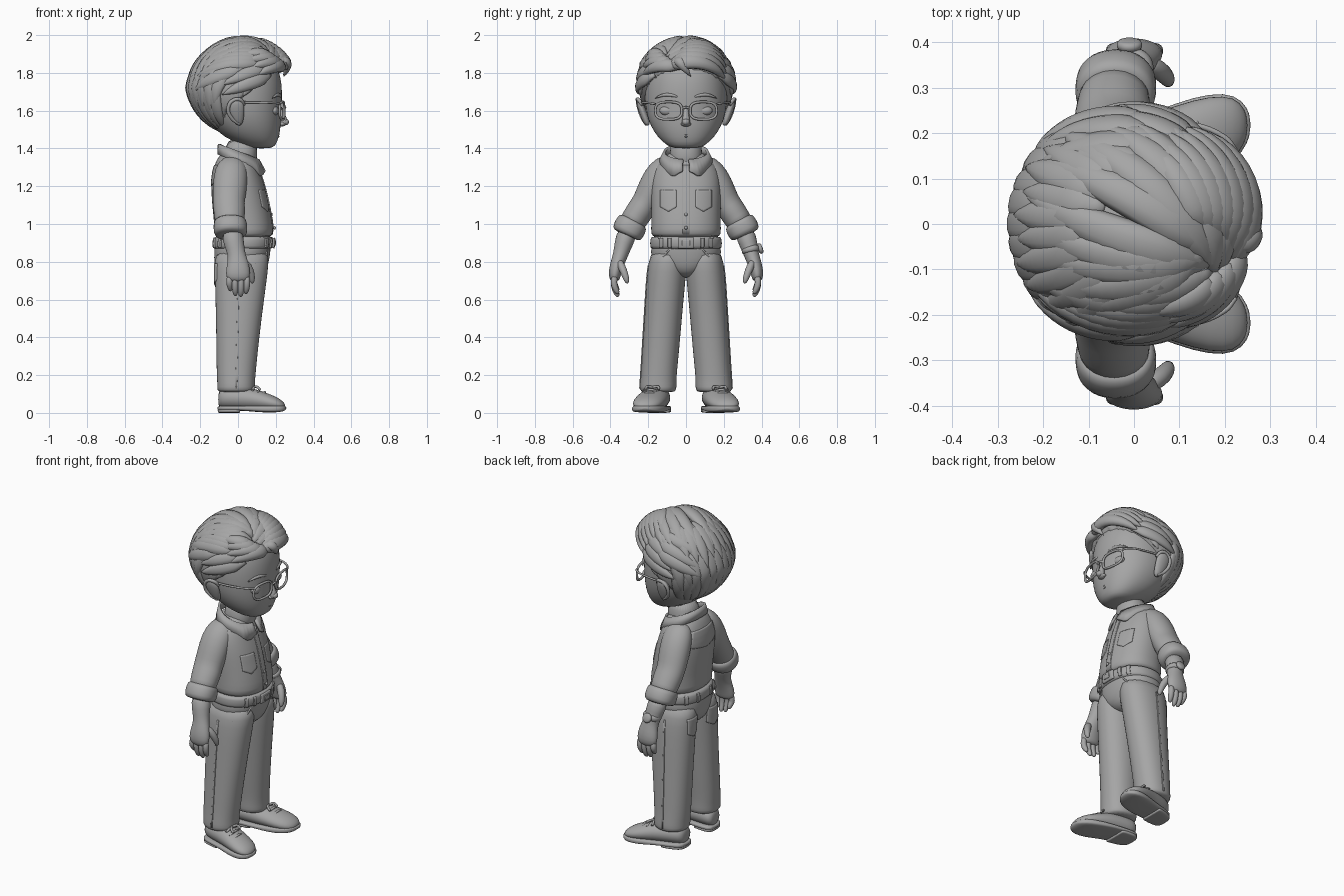
import bpy, bmesh, math, random
from mathutils import Vector

random.seed(4)
cube = bpy.data.objects.get("Cube")
if cube:
    bpy.data.objects.remove(cube)

GREY = (0.38, 0.38, 0.38, 1)
clay = bpy.data.materials.new("clay_grey")
clay.use_nodes = True
clay.diffuse_color = GREY
clay.node_tree.nodes["Principled BSDF"].inputs["Base Color"].default_value = GREY
X, Y, Z = Vector((1, 0, 0)), Vector((0, 1, 0)), Vector((0, 0, 1))
SIDES = (("left", 1), ("right", -1))


def finish(name, bm, subdiv=0):
    bmesh.ops.recalc_face_normals(bm, faces=bm.faces)
    for f in bm.faces:
        f.smooth = True
    me = bpy.data.meshes.new(name)
    bm.to_mesh(me)
    bm.free()
    me.materials.append(clay)
    ob = bpy.data.objects.new(name, me)
    bpy.context.collection.objects.link(ob)
    if subdiv:
        ob.modifiers.new("smooth", "SUBSURF").levels = subdiv
        ob.modifiers["smooth"].render_levels = subdiv
    return ob


def skin(bm, rows, closed=True, caps=True):
    rows = [[bm.verts.new(p) for p in row] for row in rows]
    n = len(rows[0])
    for a, b in zip(rows, rows[1:]):
        for i in range(n if closed else n - 1):
            j = (i + 1) % n
            bm.faces.new((a[i], a[j], b[j], b[i]))
    if caps:
        bm.faces.new(rows[0])
        bm.faces.new(rows[-1])


def sweep(name, pts, s=1, axis=None, ref=X, power=1.0, n=20):
    """Loft superellipse sections (x, y, z, ru, rv) along a path; s mirrors y."""
    cs = [Vector((p[0], p[1] * s, p[2])) for p in pts]
    rows = []
    for i, (c, p) in enumerate(zip(cs, pts)):
        t = axis or (cs[min(i + 1, len(cs) - 1)] - cs[max(i - 1, 0)]).normalized()
        u = (ref - t * ref.dot(t)).normalized()
        v = t.cross(u)
        row = []
        for k in range(n):
            a = math.tau * k / n
            co, si = math.cos(a), math.sin(a)
            row.append(c + u * p[3] * math.copysign(abs(co) ** power, co)
                       + v * p[4] * math.copysign(abs(si) ** power, si))
        rows.append(row)
    bm = bmesh.new()
    skin(bm, rows)
    return finish(name, bm, 1)


def body(name, rings, power=0.9):
    return sweep(name, [(cx, 0, z, rx, ry) for z, cx, rx, ry in rings], axis=Z, power=power, n=32)


def ball(name, loc, size):
    bm = bmesh.new()
    bmesh.ops.create_uvsphere(bm, u_segments=24, v_segments=16, radius=1)
    for v in bm.verts:
        v.co = Vector([l + c * r for l, c, r in zip(loc, v.co, size)])
    return finish(name, bm)


def wire(name, pts, r, cyclic=False):
    cu = bpy.data.curves.new(name, "CURVE")
    cu.dimensions = "3D"
    cu.bevel_depth, cu.bevel_resolution, cu.use_fill_caps = r, 3, True
    sp = cu.splines.new("BEZIER")
    sp.bezier_points.add(len(pts) - 1)
    for b, p in zip(sp.bezier_points, pts):
        b.co = p
        b.handle_left_type = b.handle_right_type = "AUTO"
    sp.use_cyclic_u = cyclic
    sp.resolution_u = 6
    cu.materials.append(clay)
    bpy.context.collection.objects.link(bpy.data.objects.new(name, cu))


def plate(name, target, quad, axis="x", sign=1, dip=0.0, thick=0.01):
    """Thin panel projected on a target; quad = (top a, top b, bottom b, bottom a)."""
    n, rows = 10, []
    a, b, c, d = [Vector(q) for q in quad]
    for i in range(n + 1):
        row = []
        for j in range(n + 1):
            p = a.lerp(b, j / n).lerp(d.lerp(c, j / n), i / n)
            h = p.y - dip * (i / n) * (1 - abs(2 * j / n - 1))
            row.append((sign * 0.6, p.x, h) if axis == "x" else (p.x, sign * 0.6, h))
        rows.append(row)
    bm = bmesh.new()
    skin(bm, rows, closed=False, caps=False)
    ob = finish(name, bm)
    m = ob.modifiers.new("wrap", "SHRINKWRAP")
    m.target, m.wrap_method = target, "PROJECT"
    m.use_project_x, m.use_project_y = axis == "x", axis == "y"
    m.use_negative_direction, m.use_positive_direction = sign > 0, sign < 0
    m = ob.modifiers.new("thick", "SOLIDIFY")
    m.thickness, m.offset = thick, 0


def box(y0, y1, z0, z1):
    return ((y0, z1), (y1, z1), (y1, z0), (y0, z0))


# Head and face
body("head", [(1.40, .125, .045, .06), (1.413, .115, .085, .098), (1.46, .07, .147, .152), (1.52, .045, .183, .188),
              (1.58, .025, .204, .21), (1.66, .01, .224, .22), (1.74, 0, .234, .218), (1.83, 0, .215, .2),
              (1.91, 0, .15, .14), (1.93, 0, .06, .06)], power=0.92)
body("neck", [(1.28, .01, .09, .09), (1.36, .015, .085, .085), (1.46, .02, .085, .085)])
sweep("nose", [(.222, 0, 1.63, .008, .01), (.234, 0, 1.58, .014, .015), (.245, 0, 1.545, .022, .022),
               (.238, 0, 1.522, .018, .024), (.23, 0, 1.515, .006, .01)], axis=Z)
ball("nose_tip", (.252, 0, 1.54), (.018, .019, .017))
for part, z, w in (("upper_lip", 1.474, .055), ("lower_lip", 1.463, .036)):
    sweep(part, [(.213 - .014 * abs(k), k * w, z + .006 * k * k, .01 - .007 * abs(k), .006 - .004 * abs(k))
                 for k in (-1, -.5, 0, .5, 1)], axis=Y)
for side, s in SIDES:
    ball(side + "_nostril", (.234, .017 * s, 1.53), (.013, .01, .01))
    ball(side + "_eye", (.192, .098 * s, 1.6), (.024, .042, .026))
    sweep(side + "_eyebrow", [(.226, .04, 1.672, .006, .005), (.222, .08, 1.685, .008, .01),
                              (.205, .125, 1.685, .008, .009), (.18, .165, 1.665, .004, .003)], s)
    sweep(side + "_ear", [(.012, .2, 1.522, .008, .008), (.004, .208, 1.54, .026, .018), (-.006, .224, 1.58, .04, .02),
                          (-.012, .238, 1.62, .046, .02), (-.014, .247, 1.65, .036, .016), (-.014, .25, 1.664, .01, .006)], s)
    wire(side + "_ear_rim", [(.03, .23 * s, 1.63), (.012, .252 * s, 1.658), (-.03, .256 * s, 1.652),
                             (-.052, .248 * s, 1.61), (-.033, .23 * s, 1.56), (.008, .21 * s, 1.53)], .01)
    # Glasses
    rim = []
    for k in range(16):
        a = math.tau * k / 16
        co, si = math.cos(a), math.sin(a)
        y = .092 + .07 * math.copysign(abs(co) ** .7, co)
        rim.append((.244 - .9 * y * y, y * s, 1.6 + .046 * math.copysign(abs(si) ** .7, si)))
    wire(side + "_glasses_rim", rim, .007, True)
    wire(side + "_glasses_temple", [(.223, .162 * s, 1.635), (.2, .19 * s, 1.64), (.1, .225 * s, 1.643),
                                    (-.02, .237 * s, 1.645)], .006)
wire("glasses_bridge", [(.243, -.024, 1.61), (.25, 0, 1.618), (.243, .024, 1.61)], .006)

# Hair cap, leaning forward at the crown and the nape, with a hairline around the face
HC, HR = Vector((-.012, 0, 1.72)), Vector((.25, .248, .248))


def scalp(d, lift=0.0):
    p = HC + d * HR * (1 + lift)
    dz = p.z - HC.z
    p.x += .15 * dz if dz > 0 else -.12 * dz
    return p


bm = bmesh.new()
bmesh.ops.create_uvsphere(bm, u_segments=96, v_segments=64, radius=1)
for v in bm.verts:
    p = scalp(v.co)
    if p.x > -.06 and p.z < 1.62 + .8 * (p.x + .03):
        p = HC + (p - HC) * .7
    v.co = p
finish("hair_cap", bm)


def heading(az, el):
    az, el = math.radians(az), math.radians(el)
    return Vector((math.cos(el) * math.cos(az), math.cos(el) * math.sin(az), math.sin(el)))


def lock(bm, a, b, width, thick=.02, lift=0.0, bow=(0, 0, 0), flick=0.02):
    """Tapered lock of hair lying on the cap, from heading a to heading b."""
    a, b = heading(*a), heading(*b)
    mid = ((a + b).normalized() + Vector(bow)).normalized() * 1.15
    steps, path = 14, []
    for i in range(steps + 1):
        t = i / steps
        d = (a * (1 - t) ** 2 + mid * 2 * t * (1 - t) + b * t * t).normalized()
        path.append((scalp(d, lift * math.sin(math.pi * t) + flick * t ** 4), d))
    rows = []
    for i, (p, d) in enumerate(path):
        t = i / steps
        tan = (path[min(i + 1, steps)][0] - path[max(i - 1, 0)][0]).normalized()
        across = tan.cross(d).normalized()
        f = max(.03, min(1, .3 + 3 * t) * (1 - t ** 3.5))
        rows.append([p + across * width * f * math.cos(k * math.tau / 10)
                     + d * thick * f ** .6 * math.sin(k * math.tau / 10) for k in range(10)])
    skin(bm, rows)


def jit(v):
    return random.uniform(-v, v)


# Nape and lower back locks
bm = bmesh.new()
for az in range(112, 250, 12):
    lock(bm, (az, 18 + jit(5)), (az + (180 - az) * .2, -64 + jit(6)), .042, .016)
for az in range(102, 260, 13):
    lock(bm, (az, 40 + jit(5)), (az + (180 - az) * .25, -26 + jit(9)), .045, .02, flick=.035)
finish("hair_nape_locks", bm)

# Side and crown locks, swept backward
bm = bmesh.new()
for s in (1, -1):
    for el in (4, 15, 26, 38):
        lock(bm, (s * (48 + jit(4)), el + 12), (s * (112 + jit(8)), el - 12), .038, .02, .02)
        lock(bm, (s * (80 + jit(4)), el + 22), (s * (146 + jit(8)), el - 8), .042, .024, .02, flick=.04)
    lock(bm, (s * 68, 10), (s * 82, -10), .026, .012, flick=0)
for az in range(110, 255, 16):
    lock(bm, (az, 68), (az + (180 - az) * .25, 8 + jit(9)), .046, .026, .01, flick=.05)
finish("hair_side_locks", bm)

# Top locks fanning back from the parting
bm = bmesh.new()
for i in range(11):
    az = 62 + 17 * i
    lock(bm, (-28 + jit(6), 36 + 2 * i), (az, 26 + jit(7) + 8 * math.sin(i)), .048, .028, .02, flick=.045)
for i in range(5):
    lock(bm, (-34 - 5 * i, 42 - 3 * i), (-122 - 8 * i, 44 - 9 * i), .042, .026, .03)
finish("hair_top_locks", bm)

# Front quiff sweeping over the forehead
bm = bmesh.new()
for i in range(7):
    lock(bm, (-26 + 3 * i, 26 + 5 * i), (56 + 5 * i, 10 + 6 * i), .046, .032, .13 - .014 * i, (.1, 0, .28))
for i in range(4):
    lock(bm, (-8 - 9 * i, 26 + 2 * i), (-68 - 8 * i, 14 + 9 * i), .04, .028, .08, (.1, 0, .15))
lock(bm, (-14, 38), (6, 14), .03, .025, .14, (.1, -.1, .1))
finish("hair_quiff", bm)

# Shirt
shirt = body("shirt_body", [(.925, .03, .14, .172), (.945, .03, .158, .187), (1.0, .03, .155, .184),
                            (1.1, .014, .152, .185), (1.2, 0, .143, .188), (1.28, -.01, .125, .178),
                            (1.33, -.01, .108, .15), (1.37, -.005, .09, .108), (1.38, 0, .06, .07)])
plate("shirt_placket", shirt, box(-.018, .018, .945, 1.31))
for i in range(5):
    ball("shirt_button", (.194 - .014 * i - .003 * i * i, 0, .98 + .07 * i), (.007, .009, .009))
plate("shirt_yoke", shirt, ((-.1, 1.31), (.1, 1.31), (.14, 1.22), (-.14, 1.22)), sign=-1, dip=.02, thick=.008)
collar = [[], []]
for k in range(41):
    a = math.radians(8 + 344 * k / 40)
    co, si = math.cos(a), math.sin(a)
    point = math.exp(-((180 - abs(math.degrees(a) - 180) - 32) / 17) ** 2)
    top = 1.382 - .042 * co
    collar[0].append((.004 + .104 * co, .112 * si, top))
    collar[1].append((.004 + (.122 + .016 * co) * co, .14 * si, top - .056 - .036 * point))
bm = bmesh.new()
skin(bm, collar, closed=False, caps=False)
fold = finish("shirt_collar", bm).modifiers.new("thick", "SOLIDIFY")
fold.thickness, fold.offset = .014, 0

# Arms and hands
for side, s in SIDES:
    plate(side + "_chest_pocket", shirt, box(.05 * s, .135 * s, 1.09, 1.18), dip=.025, thick=.007)
    sweep(side + "_sleeve", [(-.02, .07, 1.335, .05, .036), (-.03, .11, 1.308, .082, .066), (-.04, .152, 1.25, .092, .077),
                             (-.045, .19, 1.165, .09, .076), (-.05, .215, 1.115, .084, .07), (-.045, .243, 1.07, .086, .074),
                             (-.045, .267, 1.035, .079, .07), (-.04, .297, .985, .08, .072)], s)
    sweep(side + "_cuff", [(-.042, .276, 1.02, .07, .06), (-.042, .279, 1.014, .088, .083), (-.04, .298, .98, .091, .087),
                           (-.038, .316, .945, .089, .084), (-.038, .318, .94, .06, .055)], s, power=.9)
    sweep(side + "_forearm", [(-.035, .305, .97, .062, .058), (-.02, .333, .89, .053, .048), (-.006, .347, .835, .045, .039),
                              (0, .366, .785, .06, .037), (0, .378, .735, .066, .034), (0, .377, .705, .058, .027),
                              (0, .375, .695, .03, .012)], s)
    for name, x, tip in (("index", .046, .63), ("middle", .016, .615), ("ring", -.015, .62), ("little", -.044, .645)):
        sweep(side + "_" + name + "_finger", [(x, .376, .73, .016, .018), (x * 1.05, .384, .69, .018, .018),
                                              (x, .375, tip + .03, .017, .017), (x * .9, .361, tip + .005, .012, .012),
                                              (x * .9, .358, tip, .004, .004)], s, n=12)
    sweep(side + "_thumb", [(.025, .36, .81, .015, .018), (.055, .34, .775, .024, .022), (.073, .322, .73, .019, .019),
                            (.076, .312, .695, .014, .014), (.075, .309, .685, .004, .004)], s, n=12)
sweep("watch_strap", [(-.012, .338, .878, .046, .04), (-.011, .34, .873, .055, .05),
                      (-.009, .345, .85, .054, .048), (-.008, .346, .845, .044, .038)], power=.9)
sweep("watch_case", [(-.01, .38, .866, .028, .028), (-.01, .398, .871, .03, .03), (-.01, .406, .874, .022, .022)])

# Trousers
body("trouser_hips", [(.94, .03, .145, .176), (.88, .025, .15, .184), (.82, .02, .148, .19),
                      (.77, .017, .14, .14), (.73, .015, .115, .07), (.715, .014, .06, .03)])
belt = body("belt", [(.866, .026, .14, .17), (.868, .026, .158, .19), (.9, .028, .161, .191),
                     (.932, .03, .159, .189), (.934, .03, .14, .17)])
plate("belt_buckle", belt, box(-.042, .042, .875, .925), thick=.022)
plate("buckle_centre", belt, box(-.02, .02, .887, .913), thick=.03)
for side, s in SIDES:
    leg = sweep(side + "_trouser_leg", [(.022, .09, .87, .135, .088), (.019, .097, .8, .147, .104), (.015, .106, .7, .138, .104),
                                        (.004, .121, .5, .122, .1), (-.006, .136, .3, .109, .098), (-.01, .144, .2, .104, .095),
                                        (-.01, .147, .155, .1, .098), (-.01, .148, .12, .102, .098),
                                        (-.01, .148, .108, .09, .085)], s, axis=Z, power=.92)
    plate(side + "_side_seam", leg, ((.0, .78), (.009, .78), (-.005, .13), (-.014, .13)), "y", s)
    plate(side + "_back_pocket", leg, box(.05 * s, .145 * s, .7, .79), sign=-1, dip=.025)
    wire(side + "_front_pocket_edge", [(.155, .09 * s, .862), (.142, .13 * s, .82), (.09, .182 * s, .79)], .005)
    for sign, y in ((1, .085), (1, .13), (-1, .06), (-1, .13)):
        plate(side + "_belt_loop", belt, box((y - .009) * s, (y + .009) * s, .875, .925), sign=sign, thick=.016)

    # Shoes
    sweep(side + "_shoe_upper", [(-.105, .14, .07, .03, .03), (-.092, .142, .08, .062, .056), (-.02, .155, .08, .072, .062),
                                 (.06, .17, .075, .079, .062), (.13, .19, .062, .085, .052), (.2, .207, .048, .079, .04),
                                 (.235, .214, .04, .055, .025), (.25, .217, .034, .02, .01)], s, axis=X, ref=Y)
    sweep(side + "_shoe_sole", [(-.11, .14, .024, .03, .008), (-.095, .142, .026, .068, .013), (-.02, .155, .026, .076, .013),
                                (.06, .17, .024, .083, .015), (.13, .19, .021, .09, .019), (.2, .207, .021, .084, .019),
                                (.24, .215, .023, .058, .016), (.257, .218, .026, .02, .008)],
          s, axis=X, ref=Y, power=.5)
    sweep(side + "_shoe_heel", [(-.108, .14, .012, .03, .012), (-.095, .142, .012, .066, .012), (-.03, .153, .012, .074, .012),
                                (.008, .16, .012, .075, .012), (.012, .16, .012, .07, .011)], s, axis=X, ref=Y, power=.5)
    for i in range(3):
        x, y, z = .085 + .028 * i, .178 + .008 * i, .136 - .013 * i
        wire(side + "_shoe_lace", [(x - .01, (y - .045) * s, z - .018), (x, y * s, z), (x - .01, (y + .045) * s, z - .018)], .007)
    for d in (-1, 1):
        wire(side + "_lace_bow", [(.085, .178 * s, .136), (.1, (.178 + .03 * d) * s, .138),
                                  (.118, (.178 + .035 * d) * s, .122)], .007)
